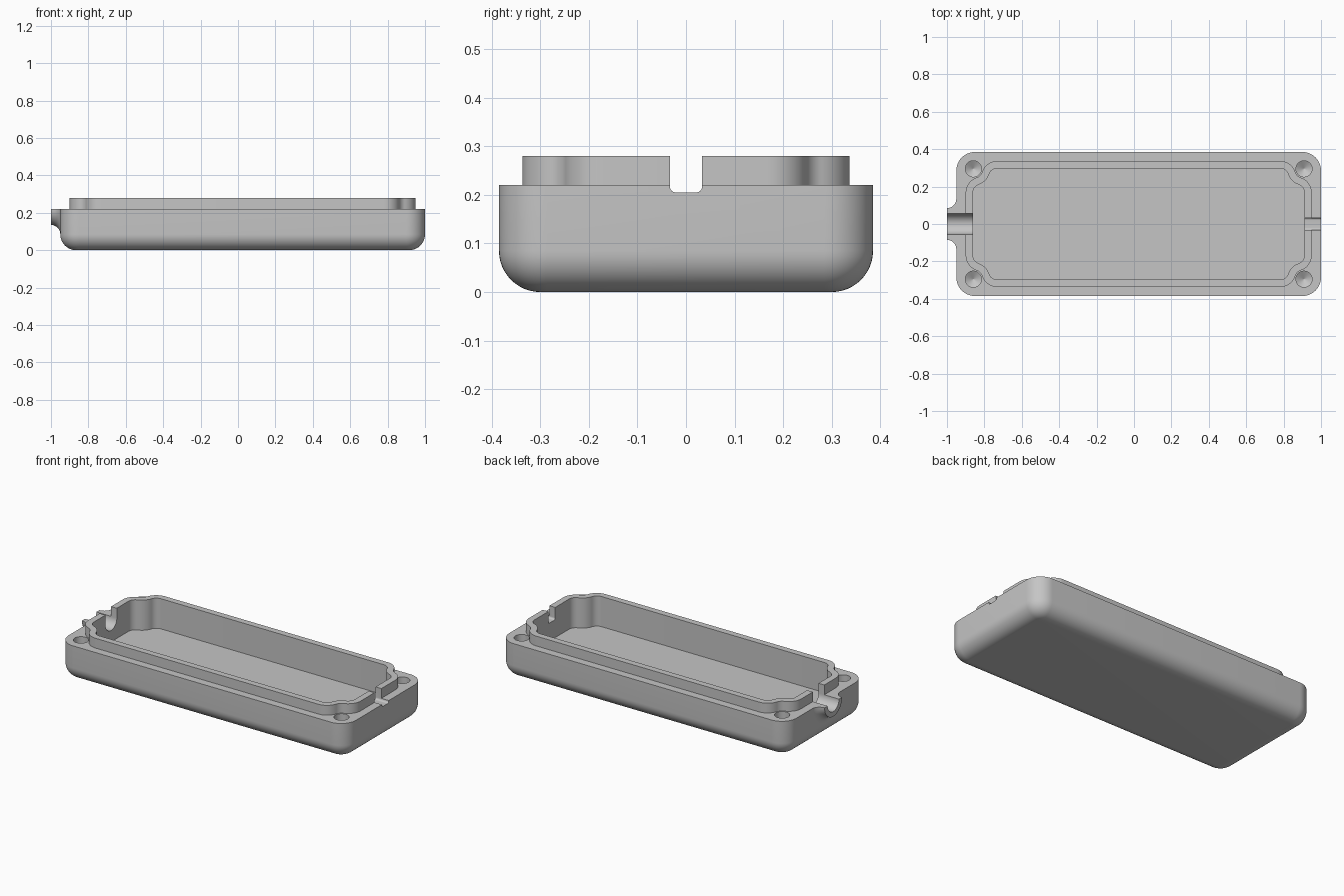
import bpy, bmesh, math
from mathutils import Matrix

if "Cube" in bpy.data.objects:
    bpy.data.objects.remove(bpy.data.objects["Cube"])

CX = 0.025             # centre of the tray along x
RIM = 0.22             # height of the mating face
TOP = 0.28             # height of the raised lip
FLOOR = 0.095
HOLE_X, HOLE_Y = 0.884, 0.295

grey = bpy.data.materials.new("mid grey")
grey.use_nodes = True
colour = (0.56, 0.56, 0.56, 1)
grey.diffuse_color = colour
grey.node_tree.nodes["Principled BSDF"].inputs["Base Color"].default_value = colour


def arc(cx, cy, r, a0, a1, n):
    return [(cx + r * math.cos(a0 + (a1 - a0) * i / n),
             cy + r * math.sin(a0 + (a1 - a0) * i / n)) for i in range(n + 1)]


def four_way(q):
    """Mirror a quarter outline, given clockwise from +y to +x, into a loop."""
    right = q + [(x, -y) for x, y in reversed(q)]
    return right + [(-x, y) for x, y in reversed(right)]


def stack(name, loops):
    """Skin closed loops of 3D points and cap both ends."""
    bm = bmesh.new()
    rings = [[bm.verts.new(p) for p in loop] for loop in loops]
    n = len(rings[0])
    for a, b in zip(rings, rings[1:]):
        for i in range(n):
            j = (i + 1) % n
            bm.faces.new((a[i], a[j], b[j], b[i]))
    bm.faces.new(rings[0])
    bm.faces.new(rings[-1])
    # Merge points that coincide where corners or mirrored halves meet
    bmesh.ops.remove_doubles(bm, verts=bm.verts, dist=0.00001)
    bmesh.ops.recalc_face_normals(bm, faces=bm.faces)
    mesh = bpy.data.meshes.new(name)
    bm.to_mesh(mesh)
    bm.free()
    mesh.materials.append(grey)
    ob = bpy.data.objects.new(name, mesh)
    bpy.context.collection.objects.link(ob)
    return ob


def prism(name, outline, z0, z1):
    return stack(name, [[(x + CX, y, z) for x, y in outline] for z in (z0, z1)])


def along_x(name, profile, x0, x1):
    return stack(name, [[(x, y, z) for y, z in profile] for x in (x0, x1)])


def lathe(name, profile, matrix, n):
    """Stack circles of (height, radius) and place the result."""
    ob = stack(name, [[(x, y, h) for x, y in arc(0, 0, r, 0, math.tau, n)[:-1]]
                      for h, r in profile])
    ob.data.transform(matrix)
    return ob


def combine(base, tool, operation):
    m = base.modifiers.new(tool.name, 'BOOLEAN')
    m.object, m.operation, m.solver = tool, operation, 'EXACT'
    bpy.context.view_layer.objects.active = base
    bpy.ops.object.modifier_apply(modifier=m.name)
    bpy.data.objects.remove(tool)


def lip_outline(inset):
    """Rounded outline that swerves around each screw hole."""
    half_x, half_y, turn, bend = 0.925, 0.337, 0.085, 0.05
    reach = turn + bend
    c1y, c2x = half_y - turn, half_x - turn
    c1x = HOLE_X - math.sqrt(reach ** 2 - (HOLE_Y - c1y) ** 2)
    c2y = HOLE_Y - math.sqrt(reach ** 2 - (HOLE_X - c2x) ** 2)
    a1 = math.atan2(HOLE_Y - c1y, HOLE_X - c1x)
    a2 = math.atan2(HOLE_Y - c2y, HOLE_X - c2x)
    q = arc(c1x, c1y, turn - inset, math.pi / 2, a1, 10)
    q += arc(HOLE_X, HOLE_Y, bend + inset, a1 + math.pi, a2 + math.pi, 12)[1:-1]
    q += arc(c2x, c2y, turn - inset, a2, 0, 10)
    return four_way(q)


# Tray body with rounded corners and a rounded bottom edge
R_CORNER, R_BOTTOM = 0.10, 0.085
loops = []
for i in range(13):
    a = math.pi / 2 * i / 12
    inset, z = R_BOTTOM * (1 - math.sin(a)), R_BOTTOM * (1 - math.cos(a))
    q = arc(0.975 - R_CORNER, 0.385 - R_CORNER, R_CORNER - inset, math.pi / 2, 0, 12)
    loops.append([(x + CX, y, z) for x, y in four_way(q)])
loops.append([(x, y, 0.25) for x, y, z in loops[-1]])
tray = stack("enclosure_tray", loops)

# Flared cable collar on the right end
to_x = Matrix.Translation((0, 0, RIM)) @ Matrix.Rotation(math.pi / 2, 4, 'Y')
flare = arc(-1, 0.135, 0.05, -math.pi / 2, 0, 10)
collar = lathe("collar", flare + [(-0.93, 0.135)], to_x, 64)
combine(tray, collar, 'UNION')

# Flat mating face
combine(tray, prism("trim", [(-2, -1), (2, -1), (2, 1), (-2, 1)], RIM, 1), 'DIFFERENCE')

# Raised lip, then the hollow inside it
combine(tray, prism("lip", lip_outline(0), 0.15, TOP), 'UNION')
combine(tray, prism("cavity", lip_outline(0.039), FLOOR, 0.5), 'DIFFERENCE')

# Round cable channel at the right end
channel = [(0.055, 0.5)] + arc(0, RIM, 0.055, 0, -math.pi, 24) + [(-0.055, 0.5)]
combine(tray, along_x("cable_channel", channel, -1.1, -0.8), 'DIFFERENCE')

# Narrow notch with rounded bottom corners at the left end
notch = [(0.033, 0.5)] + arc(0.021, 0.217, 0.012, 0, -math.pi / 2, 6)
notch += [(-y, z) for y, z in reversed(notch)]
combine(tray, along_x("notch", notch, 0.8, 1.1), 'DIFFERENCE')

# Blind screw holes with drill-point bottoms
for sx in (-1, 1):
    for sy in (-1, 1):
        hole = lathe("screw_hole", [(0.085, 0.002), (0.11, 0.043), (0.4, 0.043)],
                     Matrix.Translation((CX + sx * HOLE_X, sy * HOLE_Y, 0)), 32)
        combine(tray, hole, 'DIFFERENCE')

# Smooth curves, sharp edges
bpy.context.view_layer.update()
bpy.ops.object.select_all(action='DESELECT')
tray.select_set(True)
bpy.context.view_layer.objects.active = tray
bpy.ops.object.shade_smooth_by_angle(angle=math.radians(30))
